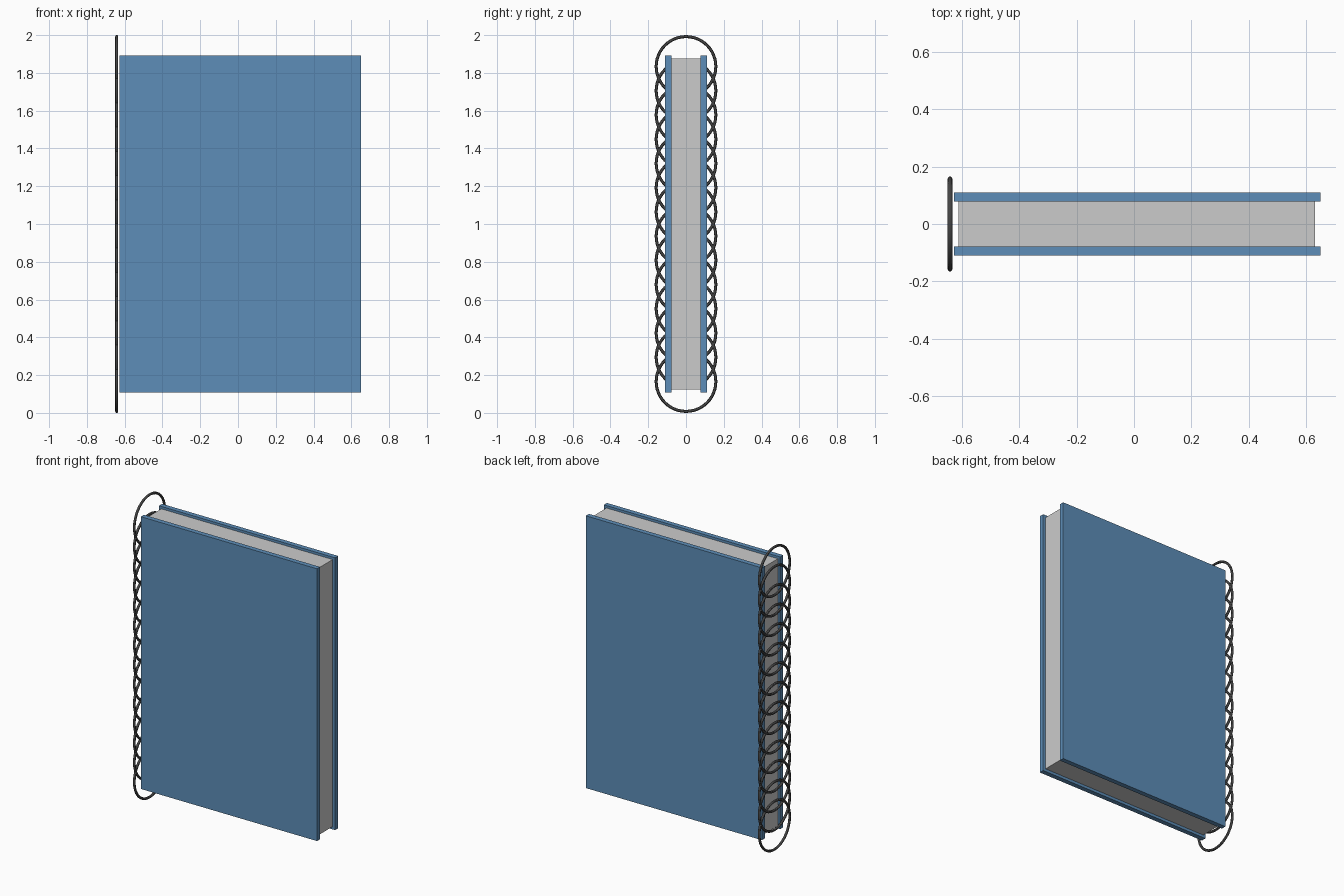
import bpy
from math import pi

if "Cube" in bpy.data.objects:
    bpy.data.objects.remove(bpy.data.objects["Cube"])


def material(name, rgb):
    m = bpy.data.materials.new(name)
    m.diffuse_color = (*rgb, 1)
    m.use_nodes = True
    m.node_tree.nodes["Principled BSDF"].inputs["Base Color"].default_value = m.diffuse_color
    return m


def box(name, lo, hi, mat=None):
    center = [(a + b) / 2 for a, b in zip(lo, hi)]
    bpy.ops.mesh.primitive_cube_add(size=1, location=center)
    o = bpy.context.object
    o.name = name
    o.scale = [b - a for a, b in zip(lo, hi)]
    bpy.ops.object.transform_apply(location=False, rotation=False, scale=True)
    if mat:
        o.data.materials.append(mat)
    return o


blue = material("cover_blue", (0.11, 0.27, 0.48))
dark = material("ring_dark", (0.06, 0.06, 0.06))

# Page block
box("pages", (-0.612, -0.078, 0.125), (0.632, 0.078, 1.877))

# Front and back covers
for name, y0, y1 in (("front_cover", -0.11, -0.078), ("back_cover", 0.078, 0.11)):
    box(name, (-0.628, y0, 0.107), (0.65, y1, 1.893), blue)

# Binding rings along the spine
RINGS, OUTER, WIRE = 14, 0.166, 0.008
for i in range(RINGS):
    z = OUTER + i * (2 - 2 * OUTER) / (RINGS - 1)
    bpy.ops.mesh.primitive_torus_add(
        major_radius=OUTER - WIRE, minor_radius=WIRE,
        major_segments=48, minor_segments=12,
        location=(-0.65 + WIRE, 0, z), rotation=(0, pi / 2, 0))
    ring = bpy.context.object
    ring.name = f"binding_ring_{i + 1}"
    ring.data.materials.append(dark)
    bpy.ops.object.shade_smooth_by_angle()
